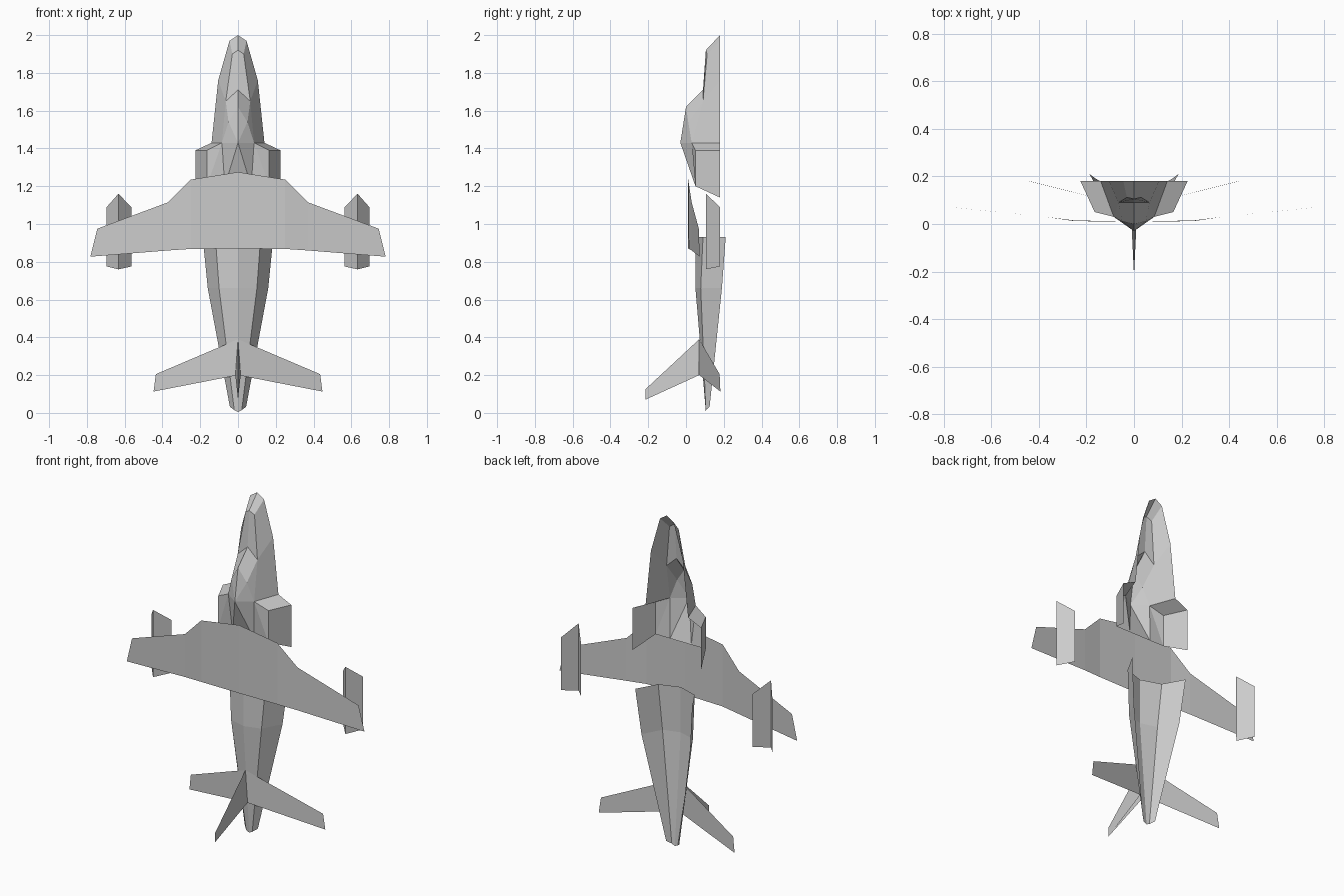
import bpy


def shell(name, verts, faces):
    """Flat-faced open sheet for the +x half, mirrored over x = 0."""
    me = bpy.data.meshes.new(name)
    me.from_pydata(verts, [], faces)
    me.update()
    ob = bpy.data.objects.new(name, me)
    bpy.context.collection.objects.link(ob)
    mod = ob.modifiers.new("mirror", 'MIRROR')
    mod.use_clip = True
    mod.merge_threshold = 0.001
    return ob


def loft_faces(rows, cols):
    """Quads joining neighbouring cross-sections of equal length."""
    return [(r * cols + c, r * cols + c + 1, (r + 1) * cols + c + 1, (r + 1) * cols + c)
            for r in range(rows - 1) for c in range(cols - 1)]


# Nose: tip cap and flanks, open underneath
nose = [(0, .18, 2.0), (.045, .18, 1.97), (0, .105, 1.92), (.03, .112, 1.90),
        (0, .09, 1.71), (.065, .09, 1.65), (.105, .18, 1.76),
        (.085, .03, 1.43), (.14, .18, 1.43)]
shell("nose", nose, [(0, 2, 3, 1), (2, 4, 5, 3), (3, 5, 6, 1), (5, 7, 8, 6)])

# Canopy: windscreen, side pane and top pane
canopy = [(0, .09, 1.71), (.065, .09, 1.65), (0, 0, 1.62),
          (.05, .012, 1.54), (0, -.03, 1.43), (.085, .03, 1.43)]
shell("canopy", canopy, [(0, 2, 3, 1), (1, 3, 5), (2, 4, 3), (3, 4, 5)])

# Air intakes and the spine behind the canopy
intake = [(0, -.03, 1.43), (.085, .03, 1.43), (.14, .18, 1.43),
          (.165, .05, 1.39), (.225, .18, 1.39),
          (0, .05, 1.20), (.07, .05, 1.20), (.165, .05, 1.20), (.225, .18, 1.14)]
shell("intakes", intake, [(1, 3, 4, 2), (0, 5, 6), (0, 6, 1), (1, 6, 7),
                          (1, 7, 3), (3, 7, 8, 4)])

# Rear fuselage: three half cross-sections (spine, shoulder, lower edge)
rear = [(0, .05, .93), (.12, .09, .93), (.187, .21, .93),
        (0, .05, .66), (.10, .078, .66), (.16, .19, .66),
        (0, .105, .005), (.02, .105, .015), (.043, .125, .032)]
shell("rear_fuselage", rear, loft_faces(3, 3))

# Main wing: leading and trailing points per span station
wing = [(0, .01, 1.275), (0, .01, .87), (.25, .012, 1.235), (.25, .015, .868),
        (.37, .03, 1.115), (.37, .03, .86), (.745, .068, .975), (.782, .072, .827)]
shell("wing", wing, loft_faces(4, 2))

# Tailplane
shell("tailplane", [(0, .07, .39), (0, .07, .20), (.435, .178, .205), (.447, .182, .113)],
      [(0, 2, 3, 1)])

# Tail fin: thin wedge
shell("tail_fin", [(0, .07, .39), (0, -.215, .125), (0, -.215, .07), (.014, .07, .20)],
      [(0, 1, 2, 3)])

# Wing pods: open V-shaped sheets
pod = [(x, y, z) for x, y, top, low in
       ((.565, .18, 1.09, .775), (.633, .105, 1.16, .76), (.695, .18, 1.09, .775))
       for z in (top, low)]
shell("wing_pods", pod, loft_faces(3, 2))
